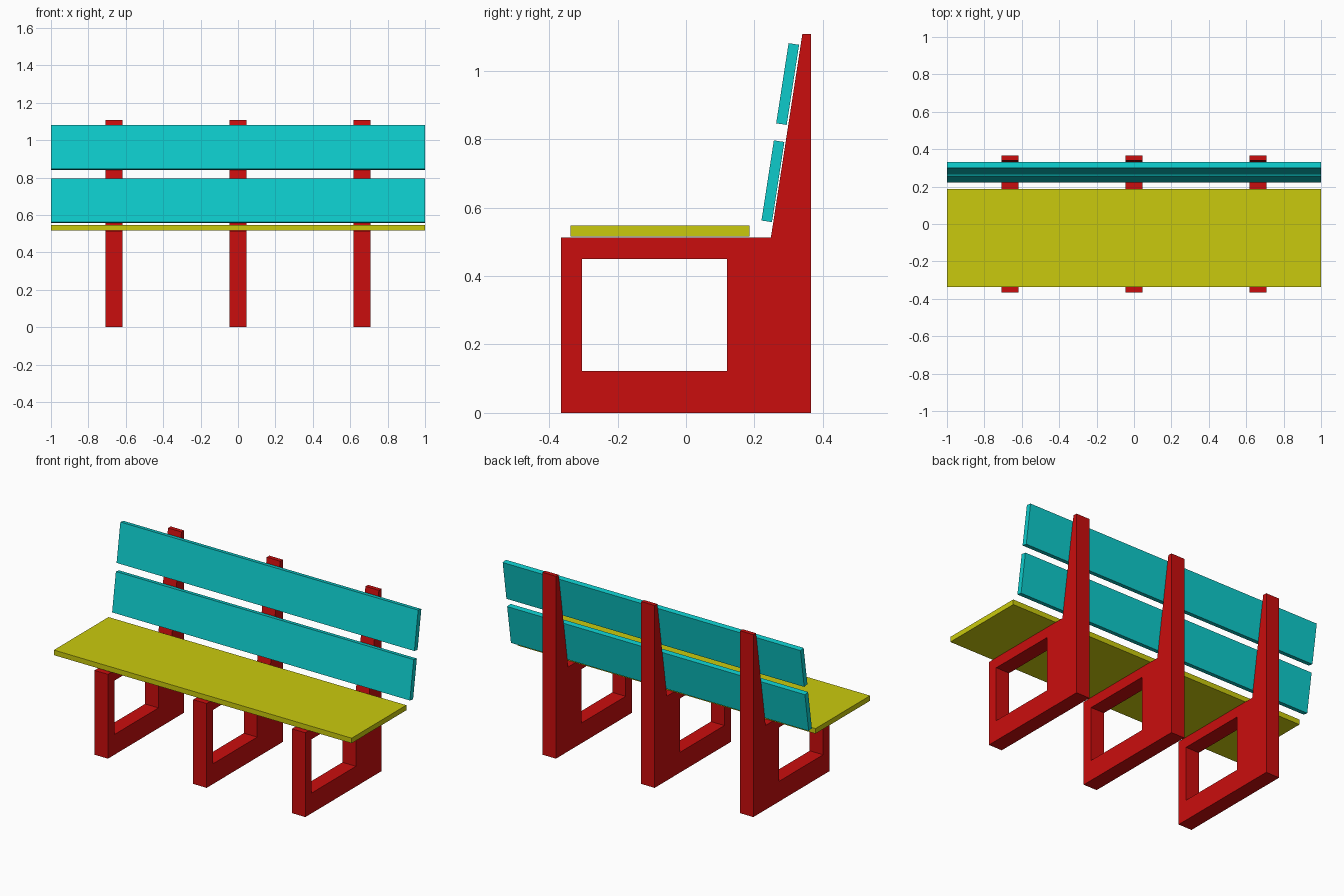
import bpy
import bmesh
import math
from mathutils import Vector

default = bpy.data.objects.get("Cube")
if default:
    bpy.data.objects.remove(default, do_unlink=True)


def make_material(name, color):
    mat = bpy.data.materials.new(name)
    mat.use_nodes = True
    mat.diffuse_color = color
    mat.node_tree.nodes["Principled BSDF"].inputs["Base Color"].default_value = color
    return mat


red = make_material("red paint", (0.59, 0.004, 0.004, 1))
yellow = make_material("yellow paint", (0.59, 0.59, 0.004, 1))
teal = make_material("turquoise paint", (0.004, 0.6, 0.6, 1))


def add_object(name, bm, mat):
    mesh = bpy.data.meshes.new(name)
    bm.to_mesh(mesh)
    bm.free()
    mesh.materials.append(mat)
    obj = bpy.data.objects.new(name, mesh)
    bpy.context.collection.objects.link(obj)
    return obj


def add_board(name, size, center, mat, tilt=0.0):
    bm = bmesh.new()
    bmesh.ops.create_cube(bm, size=1)
    bmesh.ops.scale(bm, vec=size, verts=bm.verts)
    obj = add_object(name, bm, mat)
    obj.location = center
    obj.rotation_euler.x = tilt
    return obj


# Side frame profiles (y, z): the outline and the rectangular opening
outline = [(-0.365, 0), (0.365, 0), (0.365, 1.107), (0.34, 1.107),
           (0.248, 0.512), (-0.365, 0.512)]
opening = [(-0.304, 0.123), (0.12, 0.123), (0.12, 0.45), (-0.304, 0.45)]


def add_frame(name, x):
    bm = bmesh.new()
    edges = []
    for loop in (outline, opening):
        verts = [bm.verts.new((0, y, z)) for y, z in loop]
        edges += [bm.edges.new((v, verts[i - 1])) for i, v in enumerate(verts)]
    bmesh.ops.triangle_fill(bm, edges=edges, use_beauty=True, normal=Vector((1, 0, 0)))
    bmesh.ops.recalc_face_normals(bm, faces=bm.faces)
    obj = add_object(name, bm, red)
    obj.location.x = x
    solid = obj.modifiers.new("thickness", 'SOLIDIFY')
    solid.thickness = 0.09
    solid.offset = 0


# Three supporting frames
for name, x in (("right_frame", -0.663), ("middle_frame", 0), ("left_frame", 0.663)):
    add_frame(name, x)

# Seat plank
add_board("seat", (2, 0.524, 0.031), (0, -0.076, 0.5315), yellow)

# Backrest planks, leaning parallel to the posts
lean = -math.atan2(0.34 - 0.248, 1.107 - 0.512)
for name, y, z in (("lower_back_plank", 0.254, 0.677), ("upper_back_plank", 0.297, 0.961)):
    add_board(name, (2, 0.031, 0.237), (0, y, z), teal, lean)
